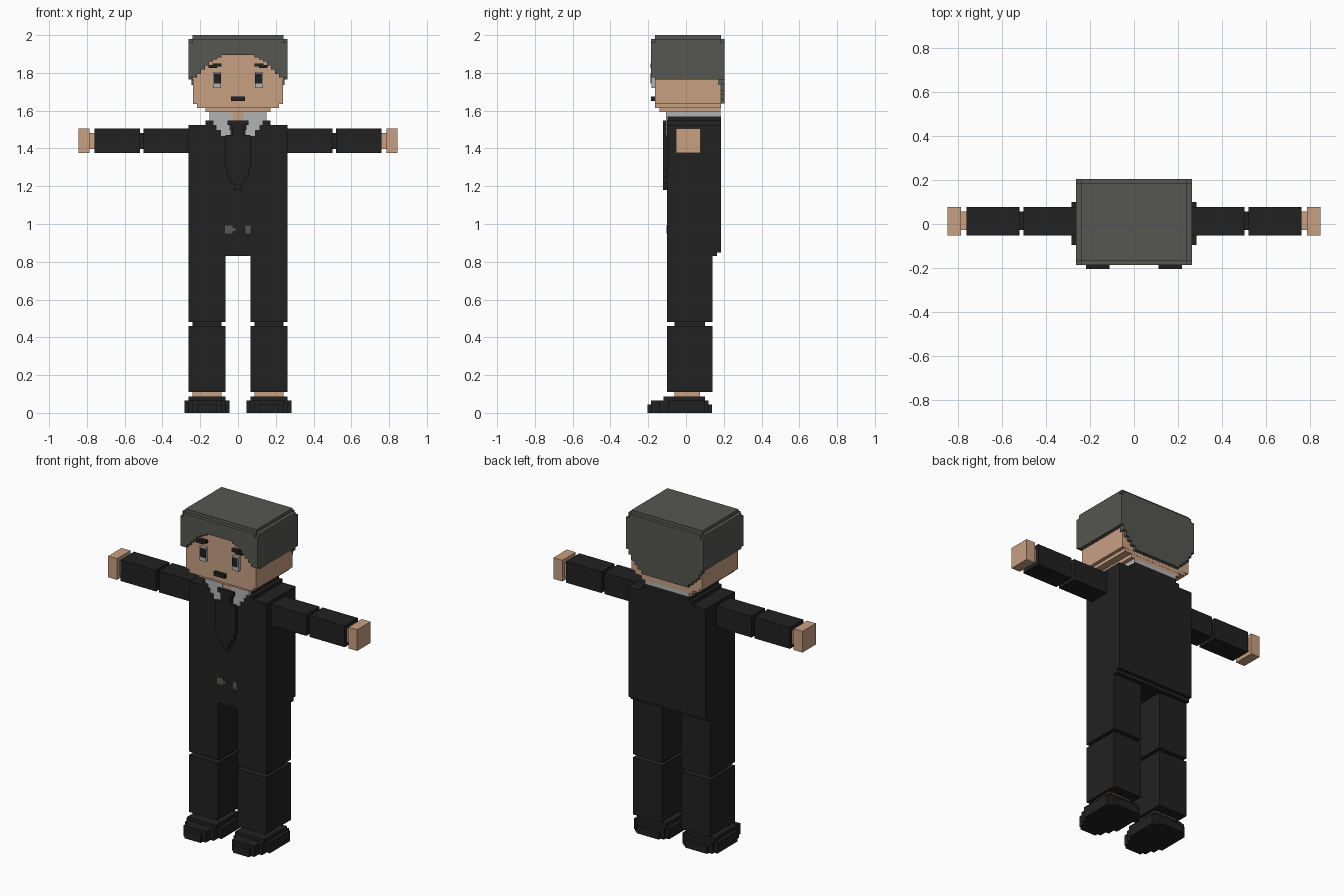
import bpy, bmesh


def material(name, rgb):
    m = bpy.data.materials.new(name)
    m.diffuse_color = (*rgb, 1)
    return m


BLACK = material("black cloth", (0.0152, 0.0152, 0.0152))
SKIN = material("skin", (0.58, 0.35, 0.225))
HAIR = material("grey hair", (0.093, 0.093, 0.083))
WHITE = material("shirt white", (0.45, 0.45, 0.45))


def part(name, mat, boxes, mirror=False):
    """One object made of boxes (x0, x1, y0, y1, z0, z1)."""
    bm = bmesh.new()
    if mirror:
        boxes = boxes + [(-b[1], -b[0]) + tuple(b[2:]) for b in boxes]
    for x0, x1, y0, y1, z0, z1 in boxes:
        vs = bmesh.ops.create_cube(bm, size=1)["verts"]
        for v in vs:
            v.co.x = x1 if v.co.x > 0 else x0
            v.co.y = y1 if v.co.y > 0 else y0
            v.co.z = z1 if v.co.z > 0 else z0
    me = bpy.data.meshes.new(name)
    bm.to_mesh(me)
    bm.free()
    me.materials.append(mat)
    ob = bpy.data.objects.new(name, me)
    bpy.context.collection.objects.link(ob)
    return ob


def wide(w, y0, y1, z0, z1):
    return (-w, w, y0, y1, z0, z1)


# shoes, stepped from the sole up; cx is the shoe centre
c = 0.164
def foot(w, y0, y1, z0, z1):
    return (c - w, c + w, y0, y1, z0, z1)

part("shoes", BLACK, [
    foot(0.119, -0.095, 0.10, 0, 0.065),
    foot(0.098, -0.14, 0.12, 0, 0.0655),
    foot(0.076, -0.185, 0.137, 0, 0.045),
    foot(0.076, -0.185, 0.12, 0.04, 0.066),
    foot(0.054, -0.205, 0.137, 0, 0.0455),
    foot(0.098, -0.12, 0.10, 0.06, 0.087)], True)
part("ankles", SKIN, [foot(0.076, -0.06, 0.075, 0.07, 0.13)], True)

# legs with a narrow knee joint
part("lower_legs", BLACK, [foot(0.098, -0.1, 0.14, 0.11, 0.46)], True)
part("knees", BLACK, [foot(0.077, -0.06, 0.10, 0.44, 0.50)], True)
part("upper_legs", BLACK, [foot(0.098, -0.0995, 0.14, 0.48, 0.86)], True)

# jacket with stepped shoulders and hem
part("jacket", BLACK, [
    wide(0.262, -0.1, 0.185, 0.85, 1.525),
    wide(0.2615, -0.0995, 0.165, 0.83, 0.86),
    wide(0.172, -0.1, 0.185, 1.52, 1.547),
    wide(0.150, -0.098, 0.1845, 1.54, 1.57)])

# arms
part("arms", BLACK, [
    (0.255, 0.50, -0.052, 0.078, 1.375, 1.505),
    (0.49, 0.53, -0.028, 0.057, 1.397, 1.482),
    (0.52, 0.76, -0.052, 0.078, 1.375, 1.505)], True)
part("hands", SKIN, [
    (0.75, 0.79, -0.028, 0.057, 1.397, 1.482),
    (0.785, 0.845, -0.052, 0.078, 1.375, 1.505)], True)

# shirt collar: a ring plus two pointed flaps
part("collar_ring", WHITE, [wide(0.15, -0.082, 0.183, 1.565, 1.595)])
part("collar_flaps", WHITE, [
    (0.03, 0.152, -0.107, -0.08, 1.570, 1.592),
    (0.03, 0.150, -0.107, -0.09, 1.547, 1.570),
    (0.055, 0.130, -0.107, -0.09, 1.525, 1.547),
    (0.045, 0.115, -0.107, -0.09, 1.497, 1.525),
    (0.04, 0.09, -0.107, -0.09, 1.465, 1.497)], True)
part("throat", SKIN, [wide(0.035, -0.104, -0.06, 1.547, 1.60)])

# tie, rows narrowing to the tip
rows = [(0.055, 1.523, 1.547), (0.032, 1.47, 1.53), (0.067, 1.29, 1.47),
        (0.055, 1.25, 1.29), (0.043, 1.22, 1.25), (0.02, 1.18, 1.22)]
part("tie", BLACK, [wide(w, -0.122, -0.09, a, b) for w, a, b in rows])

# belt buckle
part("buckle", HAIR, [
    (-0.07, -0.03, -0.104, -0.095, 0.95, 0.992),
    (-0.03, -0.012, -0.104, -0.095, 0.962, 0.98),
    (0.04, 0.065, -0.104, -0.095, 0.95, 0.992)])

# head with stepped chin
part("head", SKIN, [
    wide(0.239, -0.165, 0.185, 1.635, 1.91),
    wide(0.218, -0.1645, 0.184, 1.615, 1.65),
    wide(0.173, -0.14, 0.183, 1.593, 1.62)])

# hair cap, fringe arch and nape
cap = [wide(0.262, -0.165, 0.185, 1.91, 1.98),
       wide(0.262, -0.165, 0.185, 1.765, 1.92),
       wide(0.241, -0.185, 0.205, 1.9, 1.98),
       wide(0.241, -0.165, 0.185, 1.97, 2.0)]
cap[1:2] = [(0.236, 0.262, -0.165, 0.185, 1.765, 1.92),
            (-0.262, -0.236, -0.165, 0.185, 1.765, 1.92)]
part("hair_cap", HAIR, cap)
fringe = [(0.0, 0.088, 1.895), (0.088, 0.11, 1.882), (0.11, 0.132, 1.872),
          (0.132, 0.153, 1.86), (0.153, 0.174, 1.838), (0.174, 0.196, 1.817),
          (0.196, 0.217, 1.795), (0.217, 0.262, 1.775)]
part("fringe", HAIR, [(a, b, -0.185, -0.15, z, 1.96) for a, b, z in fringe], True)
nape = [(0.0, 0.16, 1.638), (0.16, 0.185, 1.66), (0.185, 0.207, 1.682),
        (0.207, 0.228, 1.703), (0.228, 0.245, 1.735), (0.245, 0.262, 1.765)]
part("nape_hair", HAIR, [(a, b, 0.17, 0.205, z, 1.96) for a, b, z in nape], True)

# face
part("eyebrows", BLACK, [(0.088, 0.135, -0.187, -0.16, 1.833, 1.850),
                         (0.11, 0.155, -0.187, -0.16, 1.825, 1.842)], True)
part("eye_whites", WHITE, [(0.09, 0.132, -0.183, -0.16, 1.72, 1.806)], True)
part("pupils", BLACK, [(0.09, 0.126, -0.187, -0.16, 1.745, 1.797)], True)
part("mouth", BLACK, [wide(0.038, -0.185, -0.16, 1.652, 1.676)])
